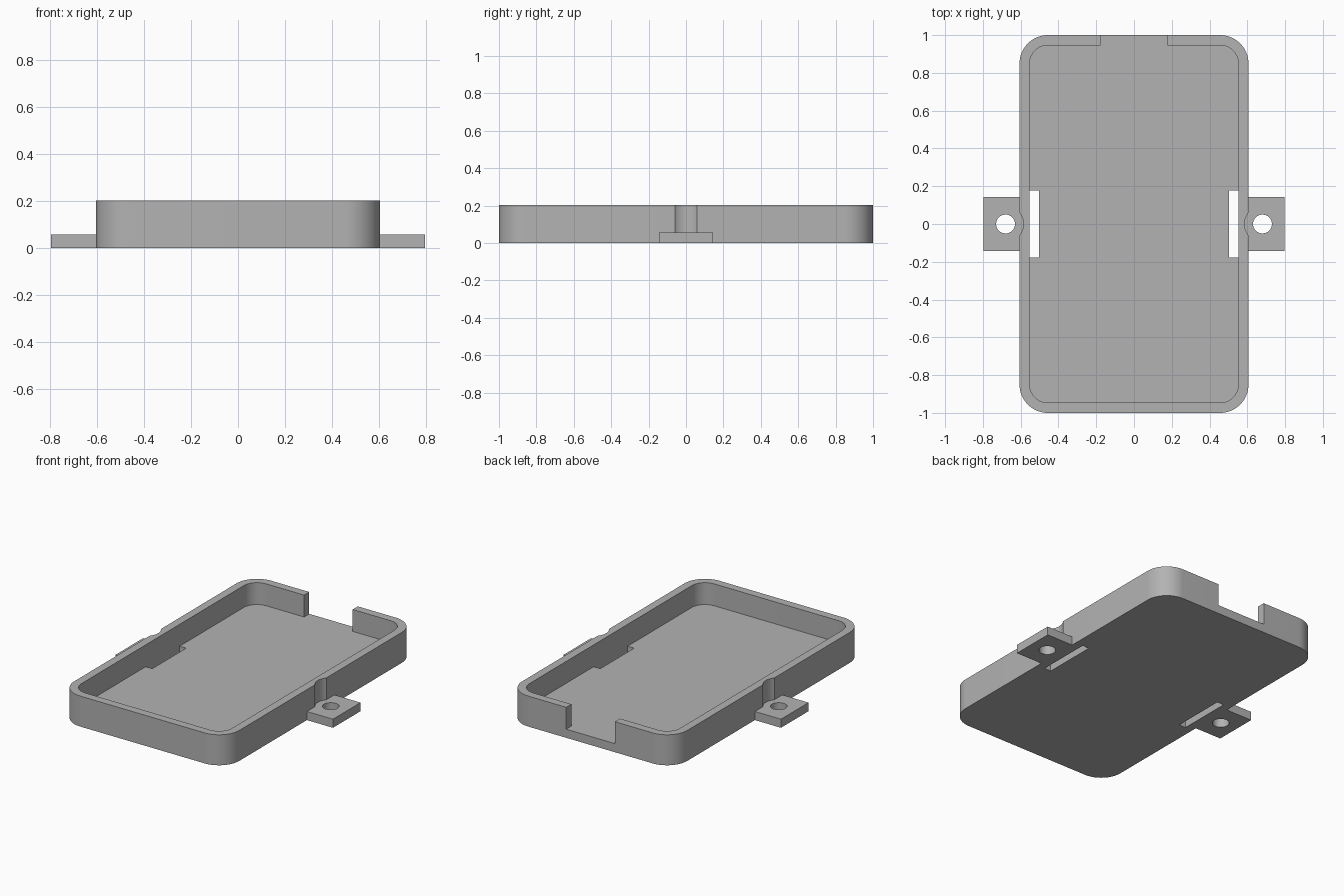
import bpy
import bmesh
from math import cos, sin, pi, radians

old = bpy.data.objects.get("Cube")
if old:
    bpy.data.objects.remove(old, do_unlink=True)

# Overall sizes
HALF_X, HALF_Y, HEIGHT = 0.606, 1.0, 0.202
WALL, FLOOR, RADIUS = 0.054, 0.057, 0.15
TAB_END, TAB_HALF, HOLE_X = 0.797, 0.144, 0.68
OPENING = 0.178

grey = bpy.data.materials.new("plain grey")
grey.use_nodes = True
COLOUR = (0.45, 0.45, 0.45, 1)
grey.diffuse_color = COLOUR
grey.node_tree.nodes["Principled BSDF"].inputs["Base Color"].default_value = COLOUR


def prism(name, points, z0, z1):
    """Extrude a flat outline from z0 up to z1."""
    bm = bmesh.new()
    base = bm.faces.new([bm.verts.new((x, y, z0)) for x, y in points])
    top = bmesh.ops.extrude_face_region(bm, geom=[base])["geom"]
    verts = [v for v in top if isinstance(v, bmesh.types.BMVert)]
    bmesh.ops.translate(bm, verts=verts, vec=(0, 0, z1 - z0))
    bmesh.ops.recalc_face_normals(bm, faces=bm.faces)
    mesh = bpy.data.meshes.new(name)
    bm.to_mesh(mesh)
    bm.free()
    mesh.materials.append(grey)
    obj = bpy.data.objects.new(name, mesh)
    bpy.context.collection.objects.link(obj)
    return obj


def arc(cx, cy, r, start, end, steps):
    angles = [start + (end - start) * i / steps for i in range(steps + 1)]
    return [(cx + r * cos(a), cy + r * sin(a)) for a in angles]


def rounded(hx, hy, r):
    points = []
    for i, (sx, sy) in enumerate([(1, 1), (-1, 1), (-1, -1), (1, -1)]):
        points += arc(sx * (hx - r), sy * (hy - r), r, i * pi / 2, (i + 1) * pi / 2, 16)
    return points


def rect(x0, x1, y0, y1):
    return [(x0, y0), (x1, y0), (x1, y1), (x0, y1)]


def circle(cx, r):
    return arc(cx, 0, r, 0, 2 * pi, 48)[:-1]


def cut(obj, cutter):
    """Subtract the cutter from the object and discard it."""
    cutter.hide_render = True
    mod = obj.modifiers.new("cut", 'BOOLEAN')
    mod.operation, mod.solver, mod.object = 'DIFFERENCE', 'EXACT', cutter
    bpy.ops.object.select_all(action='DESELECT')
    obj.select_set(True)
    bpy.context.view_layer.objects.active = obj
    bpy.ops.object.modifier_apply(modifier=mod.name)
    bpy.data.objects.remove(cutter, do_unlink=True)


def smooth(obj):
    bpy.ops.object.select_all(action='DESELECT')
    obj.select_set(True)
    bpy.context.view_layer.objects.active = obj
    bpy.ops.object.shade_smooth_by_angle(angle=radians(30))


# Open tray with rounded corners
tray = prism("tray", rounded(HALF_X, HALF_Y, RADIUS), 0, HEIGHT)
inner_x = HALF_X - WALL
cut(tray, prism("cavity", rounded(inner_x, HALF_Y - WALL, RADIUS - WALL), FLOOR, 1))

# Opening in the back wall, down to the floor
cut(tray, prism("back_opening", rect(-OPENING, OPENING, 0.9, 1.1), FLOOR, 1))

for side, label in ((1, "left"), (-1, "right")):
    # Strap slot through the floor beside the wall
    slot = rect(*sorted((side * 0.504, side * inner_x)), -OPENING, OPENING)
    cut(tray, prism("slot", slot, -0.1, FLOOR + 0.02))
    # Screw head clearance groove in the outer wall
    cut(tray, prism("groove", circle(side * HOLE_X, 0.095), FLOOR, 1))
    # Mounting tab with a screw hole
    outline = rect(*sorted((side * HALF_X, side * TAB_END)), -TAB_HALF, TAB_HALF)
    tab = prism("mounting_tab_" + label, outline, 0, FLOOR)
    cut(tab, prism("hole", circle(side * HOLE_X, 0.05), -0.1, 0.2))
    smooth(tab)

smooth(tray)
